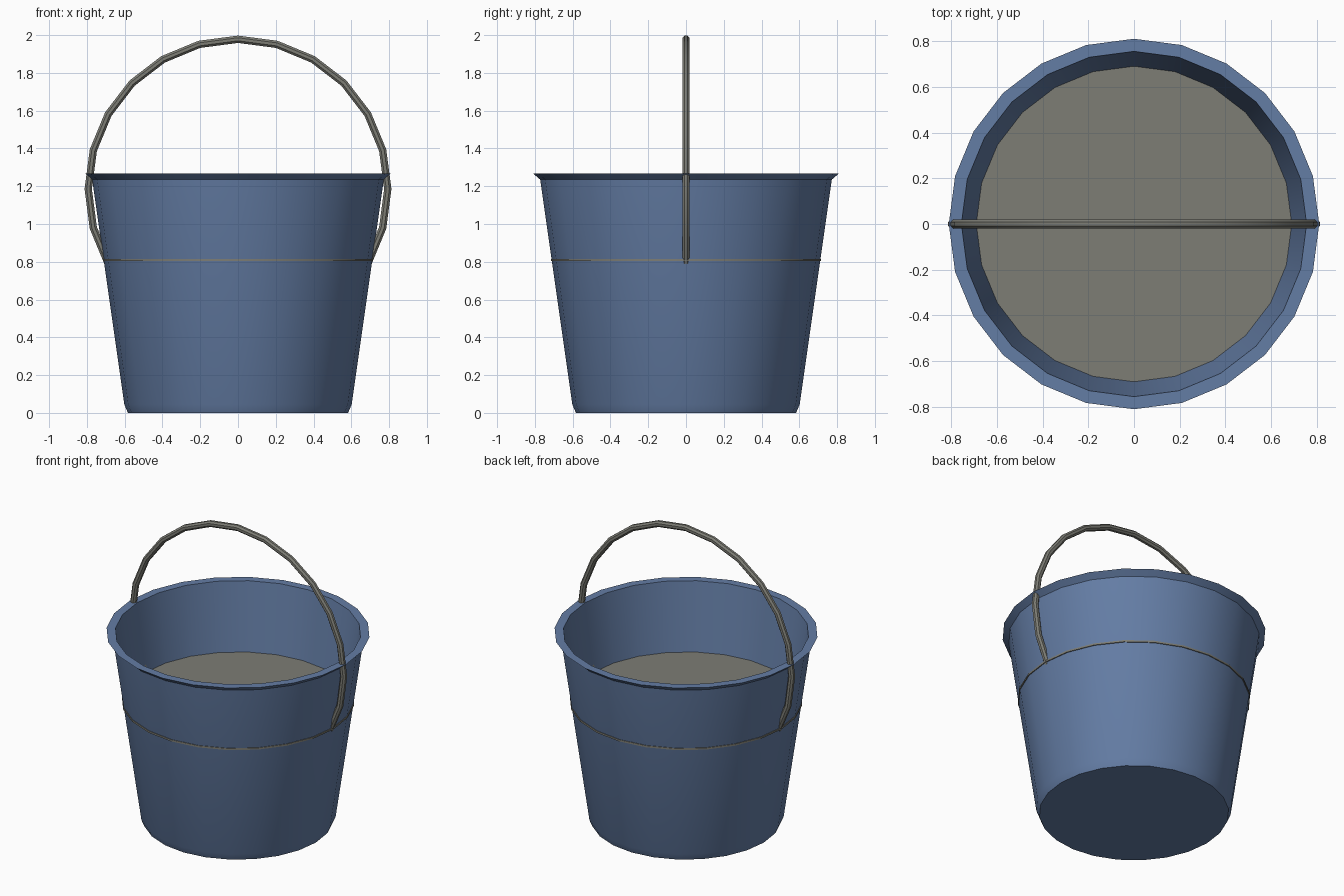
import bpy, bmesh, math
from mathutils import Matrix, Vector

SIDES = 24

cube = bpy.data.objects.get("Cube")
if cube:
    bpy.data.objects.remove(cube, do_unlink=True)


def material(name, rgb):
    m = bpy.data.materials.new(name)
    m.use_nodes = True
    m.diffuse_color = (*rgb, 1)
    m.node_tree.nodes["Principled BSDF"].inputs["Base Color"].default_value = (*rgb, 1)
    return m


def finish(name, bm, mat):
    bmesh.ops.recalc_face_normals(bm, faces=bm.faces)
    mesh = bpy.data.meshes.new(name)
    bm.to_mesh(mesh)
    bm.free()
    mesh.materials.append(mat)
    obj = bpy.data.objects.new(name, mesh)
    bpy.context.collection.objects.link(obj)
    bpy.ops.object.select_all(action="DESELECT")
    obj.select_set(True)
    bpy.context.view_layer.objects.active = obj
    bpy.ops.object.shade_smooth_by_angle(angle=math.radians(30))
    return obj


def loft(bm, rings):
    """Skin a list of vertex rings and cap both ends."""
    for a, b in zip(rings, rings[1:]):
        for i in range(len(a)):
            j = (i + 1) % len(a)
            bm.faces.new((a[i], a[j], b[j], b[i]))
    bm.faces.new(rings[0])
    bm.faces.new(rings[-1])


def lathe(name, profile, mat):
    bm = bmesh.new()
    rings = []
    for r, z in profile:
        angles = [math.tau * i / SIDES for i in range(SIDES)]
        rings.append([bm.verts.new((r * math.cos(a), r * math.sin(a), z)) for a in angles])
    loft(bm, rings)
    return finish(name, bm, mat)


blue = material("blue paint", (0.127, 0.205, 0.376))
grey = material("warm grey", (0.205, 0.205, 0.178))

# Tapered shell: outer wall, flared rim, inner wall, inner floor
lathe("bucket_shell", [(0.583, 0), (0.602, 0.045), (0.772, 1.235), (0.81, 1.268),
                       (0.755, 1.268), (0.58, 0.05)], blue)

# Contents: thin disc whose edge shows as a line around the wall
lathe("contents_disc", [(0.716, 0.803), (0.716, 0.815)], grey)

# Hoop handle: faceted tube along an arc
bm = bmesh.new()
rings = []
for step in range(-2, 15):
    a = math.radians(15 * step)
    out = Vector((math.cos(a), 0, math.sin(a)))
    centre = Vector((0, 0, 1.185)) + out * 0.793
    ring = []
    for k in range(8):
        t = math.tau * (k + 0.5) / 8
        ring.append(bm.verts.new(centre + 0.021 * (out * math.cos(t) + Vector((0, math.sin(t), 0)))))
    rings.append(ring)
loft(bm, rings)
finish("hoop_handle", bm, grey)
